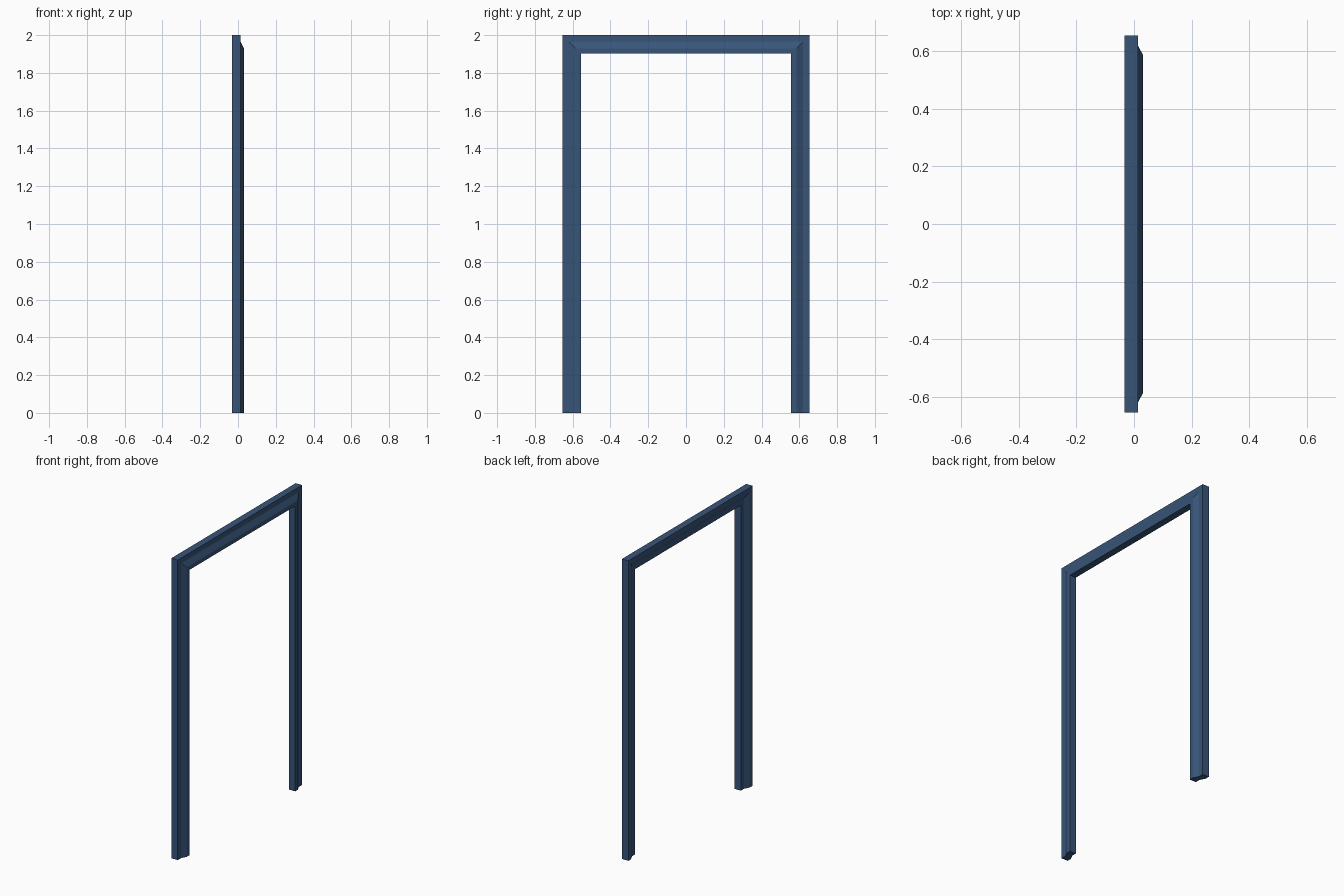
import bpy, bmesh

if "Cube" in bpy.data.objects:
    bpy.data.objects.remove(bpy.data.objects["Cube"])

# Cross-section: (inward distance from outer edge, x depth)
PROFILE = [(0, -0.033), (0, 0.014), (0.035, 0.014), (0.07, 0.032),
           (0.098, 0.032), (0.098, -0.014), (0.065, -0.014), (0.03, -0.033)]
HALF_W, TOP = 0.655, 2.0

# Path stations: foot, mitred corner, mitred corner, foot
STATIONS = [
    lambda d, x: (x, -HALF_W + d, 0),
    lambda d, x: (x, -HALF_W + d, TOP - d),
    lambda d, x: (x, HALF_W - d, TOP - d),
    lambda d, x: (x, HALF_W - d, 0),
]

# Door frame: profile swept up, across and down
bm = bmesh.new()
rings = [[bm.verts.new(s(d, x)) for d, x in PROFILE] for s in STATIONS]
n = len(PROFILE)
for a, b in zip(rings, rings[1:]):
    for i in range(n):
        j = (i + 1) % n
        bm.faces.new((a[i], a[j], b[j], b[i]))
bm.faces.new(rings[0])
bm.faces.new(rings[-1])
bmesh.ops.recalc_face_normals(bm, faces=bm.faces)

mesh = bpy.data.meshes.new("door_frame")
bm.to_mesh(mesh)
bm.free()
frame = bpy.data.objects.new("door_frame", mesh)
bpy.context.collection.objects.link(frame)

# Blue paint
paint = bpy.data.materials.new("blue_paint")
paint.diffuse_color = (0.04, 0.09, 0.19, 1)
paint.use_nodes = True
paint.node_tree.nodes["Principled BSDF"].inputs["Base Color"].default_value = paint.diffuse_color
mesh.materials.append(paint)
